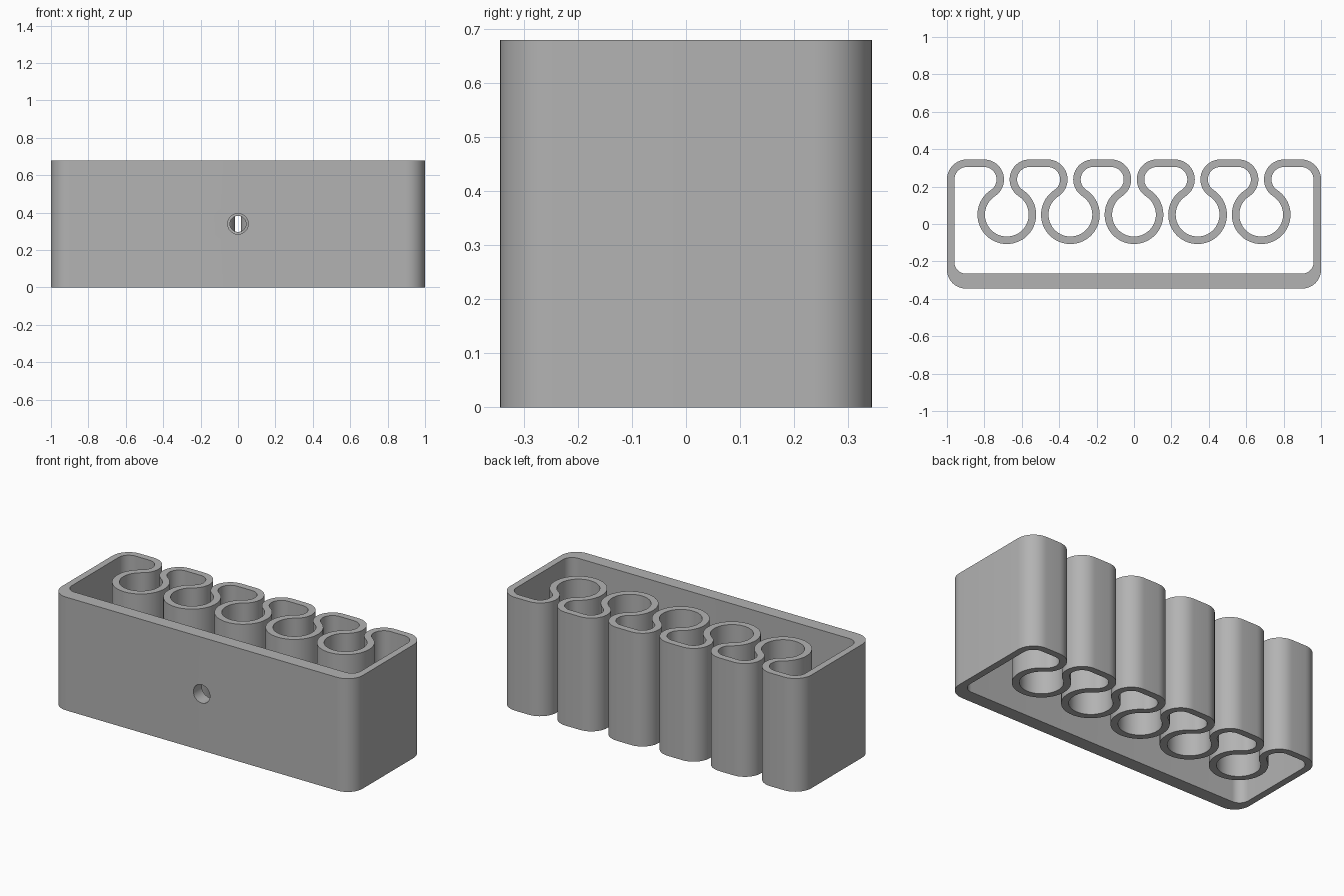
import bpy, bmesh
from math import sin, cos, pi, radians, degrees, atan2

cube = bpy.data.objects.get("Cube")
if cube:
    bpy.data.objects.remove(cube, do_unlink=True)

HEIGHT = 0.68
HALF_X, HALF_Y = 1.0, 0.345
WALL = 0.04            # thin wall
FRONT_WALL = 0.08      # thick mounting wall
PITCH, SOCKETS = 0.34, 5
SOCKET_Y, SOCKET_R = 0.05, 0.117     # inside of each round socket
BULB_R = 0.107                       # outer rounding of the back tabs
BULB_X, BULB_Y = 0.122, HALF_Y - BULB_R
CORNER_R = 0.1

grey = bpy.data.materials.new("plain grey")
grey.use_nodes = True
colour = (0.45, 0.45, 0.45, 1)
grey.diffuse_color = colour
grey.node_tree.nodes["Principled BSDF"].inputs["Base Color"].default_value = colour


def arc(cx, cy, r, start, end, steps):
    angles = [radians(start + (end - start) * i / steps) for i in range(steps + 1)]
    return [(cx + r * cos(a), cy + r * sin(a)) for a in angles]


def outline(inset):
    """Closed outline of the wall; inset 0 is the outer side, WALL the inner side."""
    corner_y = -HALF_Y + CORNER_R + (FRONT_WALL - WALL if inset else 0)
    corner_x = HALF_X - CORNER_R
    bulb = BULB_R - inset
    lean = degrees(atan2(BULB_Y - SOCKET_Y, BULB_X))
    pts = arc(corner_x, corner_y, CORNER_R - inset, -90, 0, 10)
    pts += arc(HALF_X - BULB_R, BULB_Y, bulb, 0, 90, 10)
    for i in range(SOCKETS):
        x = PITCH * ((SOCKETS - 1) / 2 - i)
        pts += arc(x + BULB_X, BULB_Y, bulb, 90, 180 + lean, 18)
        pts += arc(x, SOCKET_Y, SOCKET_R + inset, lean, -180 - lean, 48)[1:-1]
        pts += arc(x - BULB_X, BULB_Y, bulb, -lean, 90, 18)
    pts += arc(-HALF_X + BULB_R, BULB_Y, bulb, 90, 180, 10)
    pts += arc(-corner_x, corner_y, CORNER_R - inset, 180, 270, 10)
    return pts


# Holder wall: two matching outlines joined into a tall ribbon
bm = bmesh.new()
rings = [[bm.verts.new((x, y, z)) for x, y in outline(inset)]
         for inset, z in ((0, 0), (0, HEIGHT), (WALL, HEIGHT), (WALL, 0))]
count = len(rings[0])
for k in range(4):
    a, b = rings[k], rings[(k + 1) % 4]
    for i in range(count):
        j = (i + 1) % count
        bm.faces.new((a[i], a[j], b[j], b[i]))
bmesh.ops.recalc_face_normals(bm, faces=bm.faces)
mesh = bpy.data.meshes.new("holder_wall")
bm.to_mesh(mesh)
bm.free()
mesh.materials.append(grey)
holder = bpy.data.objects.new("holder_wall", mesh)
bpy.context.collection.objects.link(holder)


def drill(radius, y0, y1):
    """Cut a round hole along y at mid height."""
    bpy.ops.mesh.primitive_cylinder_add(vertices=48, radius=radius, depth=y1 - y0,
                                        location=(0, (y0 + y1) / 2, HEIGHT / 2),
                                        rotation=(pi / 2, 0, 0))
    cutter = bpy.context.object
    cutter.name = "hole_cutter"
    cutter.hide_render = True
    cutter.data.materials.append(grey)
    bpy.context.view_layer.objects.active = holder
    mod = holder.modifiers.new("hole", 'BOOLEAN')
    mod.operation = 'DIFFERENCE'
    mod.solver = 'EXACT'
    mod.object = cutter
    bpy.ops.object.modifier_apply(modifier=mod.name)
    bpy.data.objects.remove(cutter, do_unlink=True)


# Wide hole in the front wall, narrower one in the middle socket
drill(0.055, -0.45, -0.2)
drill(0.043, -0.2, 0.03)

bpy.ops.object.select_all(action='DESELECT')
holder.select_set(True)
bpy.context.view_layer.objects.active = holder
bpy.ops.object.shade_smooth_by_angle(angle=radians(30))
